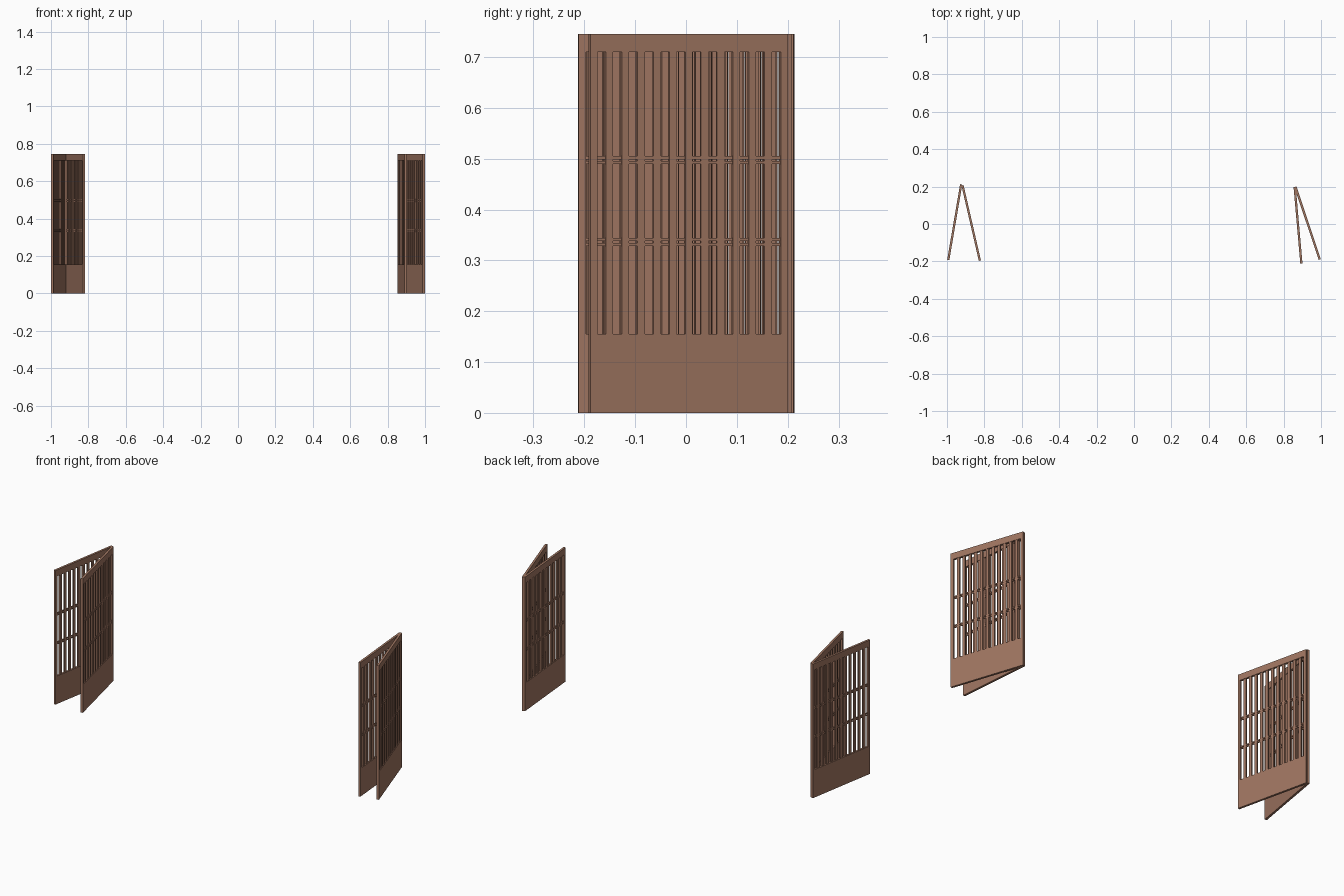
import bpy, bmesh, math
from mathutils import Vector, Matrix

if "Cube" in bpy.data.objects:
    bpy.data.objects.remove(bpy.data.objects["Cube"])

H, T = 0.745, 0.012              # panel height and thickness
STILE, Z0, Z1 = 0.015, 0.155, 0.71   # stile width, opening bottom and top
SLATS, SLAT_W = 11, 0.015

wood = bpy.data.materials.new("brown wood")
wood.diffuse_color = (0.35, 0.18, 0.12, 1)
wood.use_nodes = True
wood.node_tree.nodes["Principled BSDF"].inputs["Base Color"].default_value = wood.diffuse_color


def finish(bm, name, matrix):
    bmesh.ops.recalc_face_normals(bm, faces=bm.faces)
    me = bpy.data.meshes.new(name)
    bm.to_mesh(me)
    bm.free()
    me.materials.append(wood)
    ob = bpy.data.objects.new(name, me)
    ob.matrix_world = matrix
    bpy.context.collection.objects.link(ob)


def add_box(bm, x0, x1, depth, z0, z1):
    m = Matrix.Translation(((x0 + x1) / 2, 0, (z0 + z1) / 2)) @ Matrix.Diagonal((x1 - x0, depth, z1 - z0, 1))
    bmesh.ops.create_cube(bm, size=1, matrix=m)


def panel(name, start, end):
    a, b = Vector(start), Vector(end)
    d = b - a
    L = d.length
    mat = Matrix.Translation((a.x, a.y, 0)) @ Matrix.Rotation(math.atan2(d.y, d.x), 4, 'Z')

    # frame with one rectangular opening: four rings joined in a loop
    bm = bmesh.new()

    def ring(x0, x1, z0, z1, y):
        return [bm.verts.new(p) for p in ((x0, y, z0), (x1, y, z0), (x1, y, z1), (x0, y, z1))]
    outer, inner = (0, L, 0, H), (STILE, L - STILE, Z0, Z1)
    rings = [ring(*outer, -T / 2), ring(*outer, T / 2), ring(*inner, T / 2), ring(*inner, -T / 2)]
    for i in range(4):
        r, s = rings[i], rings[(i + 1) % 4]
        for j in range(4):
            k = (j + 1) % 4
            bm.faces.new((r[j], r[k], s[k], s[j]))
    finish(bm, name + "_frame", mat)

    # upright slats
    bm = bmesh.new()
    gap = (L - 2 * STILE - SLATS * SLAT_W) / (SLATS + 1)
    for i in range(SLATS):
        x = STILE + gap + i * (gap + SLAT_W)
        add_box(bm, x, x + SLAT_W, 0.008, Z0, Z1)
    finish(bm, name + "_slats", mat)

    # paired thin cross bars
    bm = bmesh.new()
    for z in (0.336, 0.497):
        for s in (-0.0048, 0.0048):
            add_box(bm, STILE, L - STILE, 0.005, z + s - 0.003, z + s + 0.003)
    finish(bm, name + "_cross_bars", mat)


# two folded pairs of lattice panels
panel("left_outer_panel", (-0.993, -0.192), (-0.924, 0.212))
panel("left_inner_panel", (-0.824, -0.196), (-0.917, 0.207))
panel("right_inner_panel", (0.895, -0.212), (0.859, 0.197))
panel("right_outer_panel", (0.993, -0.190), (0.863, 0.199))
